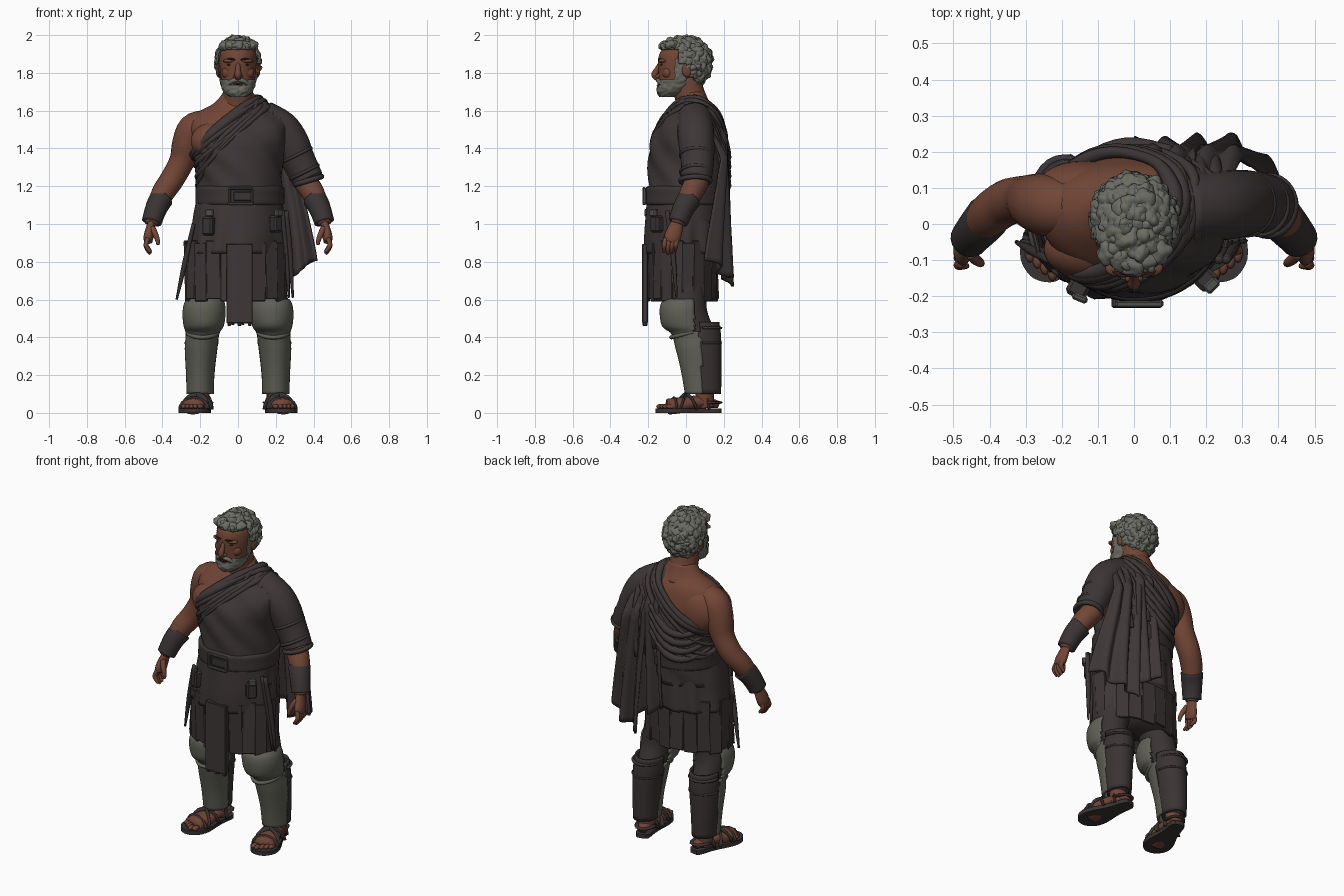
import bpy, bmesh, math, random
from mathutils import Vector, Matrix, noise

if "Cube" in bpy.data.objects:
    bpy.data.objects.remove(bpy.data.objects["Cube"])
random.seed(4)
TAU = 2 * math.pi

def material(name, c):
    m = bpy.data.materials.new(name)
    m.diffuse_color = (*c, 1)
    m.use_nodes = True
    m.node_tree.nodes["Principled BSDF"].inputs["Base Color"].default_value = m.diffuse_color
    return m

SKIN = material("skin", (0.165, 0.06, 0.036))
CLOTH = material("dark_cloth", (0.048, 0.037, 0.037))
LEATHER = material("leather", (0.042, 0.033, 0.033))
HAIR = material("grey_hair", (0.15, 0.15, 0.128))
PLATE = material("greave_metal", (0.118, 0.118, 0.096))
BUCKLE = material("buckle_metal", (0.08, 0.08, 0.072))
DARK = material("eye_dark", (0.02, 0.013, 0.01))

# ---------- helpers ----------
def finish(name, bm, mat, smooth=True, thick=0):
    bmesh.ops.recalc_face_normals(bm, faces=bm.faces[:])
    me = bpy.data.meshes.new(name)
    bm.to_mesh(me)
    bm.free()
    me.materials.append(mat)
    for p in me.polygons:
        p.use_smooth = smooth
    ob = bpy.data.objects.new(name, me)
    bpy.context.collection.objects.link(ob)
    if thick:
        md = ob.modifiers.new("thickness", 'SOLIDIFY')
        md.thickness, md.offset = thick, 0
    return ob

def spline(P, n):
    out = []
    for i in range(len(P) - 1):
        q = (P[max(i - 1, 0)], P[i], P[i + 1], P[min(i + 2, len(P) - 1)])
        for k in range(n):
            t = k / n
            out.append(tuple(.5 * (2*b + (c-a)*t + (2*a-5*b+4*c-d)*t*t + (3*b-a-3*c+d)*t**3) for a, b, c, d in zip(*q)))
    return out + [tuple(P[-1])]

def grid(rows, wrap=True, cap=True, loop=False):
    bm = bmesh.new()
    R = [[bm.verts.new(p) for p in r] for r in rows]
    n = len(R[0])
    for a, b in zip(R, R[1:] + (R[:1] if loop else [])):
        for j in range(n if wrap else n - 1):
            k = (j + 1) % n
            bm.faces.new((a[j], a[k], b[k], b[j]))
    if wrap and cap and not loop:
        bm.faces.new(R[0])
        bm.faces.new(R[-1])
    return bm

def loft_bm(P, n=4, seg=40, grow=0, fold=None, cap=True):
    """rings (z, cx, cy, rx, ry); fold(t, z) adds to the radius"""
    rows = []
    for z, cx, cy, rx, ry in spline(P, n):
        row = []
        for j in range(seg):
            t = TAU * j / seg
            g = grow + (fold(t, z) if fold else 0)
            row.append((cx + (rx + g) * math.cos(t), cy + (ry + g) * math.sin(t), z))
        rows.append(row)
    return grid(rows, cap=cap)

def tube(name, P, mat, n=4, seg=12, flat=1, ref=(0, 1, 0), loop=False):
    """path points (x, y, z, radius)"""
    pts = P if loop else spline(P, n)
    rows = []
    for i, p in enumerate(pts):
        a = pts[i - 1] if (i or loop) else p
        b = pts[(i + 1) % len(pts)] if (i < len(pts) - 1 or loop) else p
        d = (Vector(b[:3]) - Vector(a[:3])).normalized()
        u = d.cross(Vector(ref)).normalized()
        v = d.cross(u)
        rows.append([Vector(p[:3]) + p[3] * (u * math.cos(TAU*j/seg) + v * flat * math.sin(TAU*j/seg)) for j in range(seg)])
    return finish(name, grid(rows, loop=loop), mat)

def blobs(name, items, mat, rough=0, sub=3):
    bm = bmesh.new()
    for loc, s in items:
        M = Matrix.Translation(loc) @ Matrix.Diagonal((*s, 1))
        vs = bmesh.ops.create_icosphere(bm, subdivisions=sub, radius=1, matrix=M)['verts']
        for v in vs:
            v.co += (v.co - Vector(loc)) * rough * noise.noise(v.co * 45)
    return finish(name, bm, mat)

def boxes(name, items, mat, bevel=0.004):
    """items: (location, size, turn about z, tilt about x)"""
    bm = bmesh.new()
    for loc, s, rz, rx in items:
        M = Matrix.Translation(loc) @ Matrix.Rotation(rz, 4, 'Z') @ Matrix.Rotation(rx, 4, 'X') @ Matrix.Diagonal((*s, 1))
        bmesh.ops.create_cube(bm, size=1, matrix=M)
    bmesh.ops.bevel(bm, geom=bm.edges[:], offset=bevel, segments=1, affect='EDGES')
    return finish(name, bm, mat, False)

def mir(P, s):
    return [(s * p[0], *p[1:]) for p in P]

# ---------- torso, neck ----------
T = [(1.0, .005, -.005, .225, .19), (1.2, .01, .005, .215, .195), (1.35, 0, .005, .228, .195), (1.45, 0, .01, .25, .185),
     (1.53, 0, .025, .265, .155), (1.59, 0, .04, .22, .12), (1.64, 0, .04, .13, .085), (1.70, 0, .03, .08, .075)]
finish("torso", loft_bm(T, grow=-.004), SKIN)
tube("neck", [(0, .05, 1.58, .1), (0, .03, 1.65, .084), (0, .01, 1.72, .08), (0, 0, 1.78, .08)], SKIN, seg=20)
blobs("chest_muscle", [((-.12, -.07, 1.44), (.13, .085, .1)), ((-.14, .1, 1.45), (.13, .075, .13))], SKIN, sub=4)

# ---------- one-shouldered tunic, cut on a slant, with slanted folds ----------
bm = loft_bm(T, n=5, seg=72, grow=.009, fold=lambda t, z: .006 * math.sin(7*t + 34*z))
SLOPE = (.857, -.25)
bmesh.ops.bisect_plane(bm, geom=bm.verts[:] + bm.edges[:] + bm.faces[:], plane_co=(0, 0, 1.575),
                       plane_no=(-SLOPE[0], -SLOPE[1], 1), clear_outer=True)
finish("tunic", bm, CLOTH)
DENSE = spline(T, 8)

def on_torso(t, z, g):
    i = max(k for k in range(len(DENSE) - 1) if DENSE[k][0] <= z)
    a, b = DENSE[i], DENSE[i + 1]
    f = (z - a[0]) / (b[0] - a[0])
    _, cx, cy, rx, ry = (p + (q - p) * f for p, q in zip(a, b))
    return cx + (rx + g) * math.cos(t), cy + (ry + g) * math.sin(t), z

for i in range(7):
    off, path = -.025 * i, []
    for k in range(64):
        t, lo, hi = TAU * k / 64, 1.01, 1.695
        o = off * (1 + .5 * math.sin(t + i))
        for _ in range(18):
            m = (lo + hi) / 2
            x, y, z = on_torso(t, m, .01)
            lo, hi = (m, hi) if z < 1.575 + o + SLOPE[0] * x + SLOPE[1] * y else (lo, m)
        back = .006 * max(0, math.sin(t))
        path.append((*on_torso(t, lo, .006 + back), (.02 if i < 2 else .013) * (1 + .25 * math.sin(3*t + i))))
    tube("tunic_fold", path, CLOTH, seg=8, loop=True)

# ---------- lower tunic, belt, skirt strips ----------
LOW = [(.845, -.01, -.012, .25, .2), (.95, 0, -.012, .245, .2), (1.05, .003, -.01, .235, .197), (1.14, .008, -.005, .222, .197)]
finish("lower_tunic", loft_bm(LOW, n=4, seg=96, grow=.004, fold=lambda t, z: .009 * math.sin(9*t + 2*math.sin(3*t)) * (1.16 - z) / .3), CLOTH)
B = [(1.1, .01, -.003, .222, .2), (1.11, .01, -.003, .235, .214), (1.15, .01, -.002, .235, .214), (1.19, .01, 0, .235, .214), (1.2, .01, 0, .222, .2)]
finish("belt", loft_bm(B, seg=64), LEATHER)
finish("under_skirt", loft_bm([(.63, -.01, -.02, .255, .16), (.9, -.005, -.012, .235, .18)], seg=40), LEATHER)
strips = []
for i in range(20):
    t = TAU * (i + .5) / 20
    n = math.atan2(math.sin(t) / .17, math.cos(t) / .26)
    strips.append(((-.01 + .262*math.cos(t), -.018 + .178*math.sin(t), .745 + .012*(i % 2)),
                   (.088 - .016*abs(math.cos(t)), .014, .31), n + math.pi/2, .05 * math.cos(i * 2)))
boxes("skirt_strips", strips, CLOTH)
boxes("front_flap", [((.008, -.217, .685), (.14, .03, .42), 0, 0)]
      + [((-.046 + .018*i, -.217, .475 + .006*(i % 3)), (.019, .026, .03), 0, 0) for i in range(7)], CLOTH)
boxes("belt_buckle", [((.015, -.222, z), (.13, .018, .014), 0, 0) for z in (1.107, 1.188)]
      + [((x, -.22, 1.147), (.014, .018, .09), 0, 0) for x in (-.045, .075)], BUCKLE)
boxes("belt_tongue", [((.025, -.216, 1.147), (.1, .016, .05), 0, 0)], LEATHER)
boxes("hip_pouch", [((-.155, -.18, .99), (.06, .05, .1), -.5, 0), ((.2, -.155, 1.0), (.06, .05, .09), .8, 0)], LEATHER, .01)
boxes("pouch_clasp", [((-.15, -.205, 1.06), (.045, .02, .04), -.4, 0), ((.215, -.17, 1.06), (.045, .03, .04), .8, 0)], BUCKLE, .006)
tube("side_dagger", [(-.235, -.1, 1.0, .01), (-.28, -.075, .8, .014), (-.325, -.05, .6, .006)], LEATHER, seg=8)
for x in (.0, .02):
    tube("side_scabbard", [(.235 + x, -.1, 1.07, .012), (.255 + x, -.07, .85, .014), (.27 + x, -.05, .61, .006)], LEATHER, seg=8)

# ---------- draped cape down the back ----------
def cape(name, top, bottom, z0, zl, zr, waves, y0, y1):
    rows = []
    for i in range(29):
        v = i / 28
        row = []
        for j in range(41):
            u = j / 40
            x = (top[0] + (top[1]-top[0])*u) * (1-v)**1.2 + (bottom[0] + (bottom[1]-bottom[0])*u) * (1 - (1-v)**1.2)
            y = .04 + (y0 - .04) * min(1, v * 4)**.65 + (y1 - y0) * v + (.006 + .02*v) * math.sin(TAU*waves*u + 1.5*v)
            z = z0 - .75 * max(0, x - .1) * (1 - v) + v * (zl + (zr - zl)*u - z0) + .012 * v * math.sin(9*u)
            row.append((x, y - .7 * max(0, x - .28), z))
        rows.append(row)
    return finish(name, grid(rows, wrap=False), CLOTH, thick=.016)

cape("cape_outer", (.1, .25), (.17, .415), 1.675, .67, .8, 2.5, .195, .22)
cape("cape_inner", (.06, .17), (.0, .17), 1.68, .86, .78, 2, .2, .21)
for i in range(4):
    x = .1 + .04 * i
    z = 1.66 - .028 * i
    tube("shoulder_fold", [(x - .015, -.06, z - .055, .008), (x - .005, -.02, z - .015, .018), (x, .04, z, .02), (x + .005, .12, z - .05, .02),
                           (x, .18, z - .2, .018), (x - .03, .21, z - .45, .012)], CLOTH, seg=10, ref=(1, 0, 0))
# swags across the lower back
for i in range(4):
    z = 1.2 + .05 * i
    tube("back_swag", [(-.21, .06, z + .03, .01), (-.13, .175, z - .02, .018), (-.02, .218, z, .022), (.1, .205, z + .12, .014)], CLOTH, seg=8, ref=(0, 0, 1))

# ---------- arms and hands ----------
for s, side in ((-1, "right"), (1, "left")):
    tube(side + "_arm", mir([(.17, .045, 1.53, .075), (.235, .05, 1.5, .085), (.27, .06, 1.42, .08), (.298, .068, 1.33, .067), (.35, .06, 1.235, .064),
                             (.4, .025, 1.16, .06), (.44, -.02, 1.07, .044), (.458, -.045, 1.0, .036)], s), SKIN, seg=20)
    tube(side + "_bracer", mir([(.405, .02, 1.135, .063), (.425, -.004, 1.1, .06), (.443, -.025, 1.055, .056), (.457, -.042, 1.01, .053)], s), LEATHER, seg=20)
    tube(side + "_palm", mir([(.457, -.045, 1.01, .033), (.466, -.058, .97, .04), (.474, -.072, .93, .044), (.475, -.08, .905, .036)], s), SKIN, seg=14, flat=.6, ref=(1, 0, 0))
    for k in range(4):
        y = -.108 + .02 * k
        e = .01 * abs(k - 1.3)
        tube(side + "_finger", mir([(.477, y, .925, .013), (.487, y - .006, .89, .013), (.478, y - .008, .858 + e, .011), (.462, y - .008, .838 + e, .008)], s), SKIN, seg=8)
    tube(side + "_thumb", mir([(.455, -.08, .98, .017), (.437, -.1, .945, .015), (.425, -.108, .91, .012), (.424, -.11, .89, .008)], s), SKIN, seg=8)
tube("left_sleeve", [(.13, .045, 1.56, .095), (.225, .05, 1.505, .097), (.28, .055, 1.43, .095), (.315, .06, 1.35, .089), (.35, .058, 1.28, .084), (.372, .052, 1.235, .082)], CLOTH, seg=24)
for i in (1, 3, 4):
    a = Vector((.29, .057, 1.41)).lerp(Vector((.373, .05, 1.23)), i / 4)
    ring = [a + Vector((.086 - .002*i) * c for c in (.9*math.cos(t), math.sin(t), .45*math.cos(t) * (1 if i % 2 else .6))) for t in (TAU*k/28 for k in range(28))]
    tube("sleeve_fold", [(*p, .009 if i < 4 else .014) for p in ring], CLOTH, seg=8, loop=True, ref=(.4, 0, -.9))

# ---------- legs, greaves, sandals ----------
LEG = [(.1, .2, .1, .055, .07), (.2, .198, .09, .065, .085), (.33, .194, .075, .08, .098), (.45, .185, .045, .08, .1), (.55, .18, .01, .09, .1), (.7, .15, 0, .1, .11), (.88, .13, 0, .1, .12)]
GREAVE = [(.1, .2, .088, .066, .088), (.22, .2, .08, .07, .1), (.34, .196, .066, .08, .115), (.42, .188, .05, .083, .122), (.46, .182, .005, .1, .125),
          (.52, .18, -.015, .108, .118), (.57, .178, -.015, .104, .115), (.6, .175, -.01, .092, .1)]
for s, side in ((-1, "right"), (1, "left")):
    side_rings = lambda P: [(p[0], s * p[1], *p[2:]) for p in P]
    finish(side + "_leg", loft_bm(side_rings(LEG)), LEATHER)
    bm = loft_bm(side_rings(GREAVE), n=5, seg=48, cap=False)
    edge = lambda z: .085 if z < .43 else .045
    bmesh.ops.delete(bm, geom=[f for f in bm.faces if f.calc_center_median().y > edge(f.calc_center_median().z)], context='FACES')
    finish(side + "_greave", bm, PLATE, thick=.012)
    arc = [(s * (.187 + .082*math.cos(t)), .04 + .118*math.sin(t), .43 - .03*abs(math.sin(t)), .011) for t in (math.pi + math.pi*k/12 for k in range(13))]
    tube(side + "_greave_rim", arc, PLATE, n=2, seg=8, ref=(0, 0, 1))
    # calf guard with bands
    bm = loft_bm([(.1, s*.2, .1, .062, .08), (.25, s*.198, .09, .072, .092), (.4, s*.19, .08, .082, .1), (.48, s*.186, .07, .08, .1)], cap=False)
    bmesh.ops.delete(bm, geom=[f for f in bm.faces if f.calc_center_median().y < .07], context='FACES')
    finish(side + "_calf_guard", bm, LEATHER, thick=.012)
    for z, w in ((.37, .08), (.45, .081)):
        band = [(s*.193 + w*math.cos(t), .086 + (w + .014)*math.sin(t), z, .012) for t in (math.pi*k/12 for k in range(13))]
        tube(side + "_calf_strap", band, LEATHER, n=1, seg=8, ref=(0, 0, 1), flat=.6)
    # foot frame: along f from heel to toe, across c
    f, c = Vector((s * .22, -.975, 0)), Vector((.975, s * .22, 0))
    heel = Vector((s * .18, .17, 0))
    outline = spline([(-.015, 0), (0, .038), (.1, .05), (.22, .08), (.29, .072), (.33, .035), (.338, 0)], 3)
    loop = outline + [(u, -w) for u, w in outline[-2:0:-1]]
    rows = [[heel + f*u + c*w + Vector((0, 0, z)) for u, w in loop] for z in (0, .024)]
    finish(side + "_sole", grid(rows), LEATHER, False)
    P = [heel + f*u + Vector((0, 0, z)) for u, z in ((.0, .045), (.06, .055), (.13, .055), (.2, .042), (.27, .033))]
    tube(side + "_foot", [(*p, r) for p, r in zip(P, (.028, .042, .053, .062, .062))], SKIN, seg=16, flat=.68, ref=(0, 0, 1))
    tube(side + "_ankle", [(s*.195, .105, .03, .045), (s*.2, .1, .08, .048), (s*.2, .1, .14, .052)], SKIN, seg=16)
    blobs(side + "_toes", [(heel + f*(.305 - .012*abs(k - 1)) + c*(s * (-.046 + .024*k)) + Vector((0, 0, .034)), (.014 if k else .018, .026, .014)) for k in range(5)], SKIN, sub=2)
    for u0, u1, h, w in ((.24, .24, .066, .07), (.13, .22, .088, .065), (.22, .13, .088, .065), (.06, .1, .1, .05)):
        strap = [heel + f*(u0 + (u1-u0)*k/10) + c*(w*math.cos(math.pi*k/10)) + Vector((0, 0, .018 + (h - .012)*math.sin(math.pi*k/10))) for k in range(11)]
        tube(side + "_sandal_strap", [(*p, .016) for p in strap], LEATHER, n=1, seg=8, flat=.4, ref=f)
    back = [heel + f*(.07 - .08*math.sin(math.pi*k/8)) + c*(.05*math.cos(math.pi*k/8)) + Vector((0, 0, .055)) for k in range(9)]
    tube(side + "_heel_strap", [(*p, .014) for p in back], LEATHER, n=1, seg=8, ref=(0, 0, 1), flat=.5)

# ---------- head ----------
H = [(1.672, 0, -.1, .03, .03), (1.70, 0, -.075, .066, .07), (1.75, 0, -.05, .086, .094), (1.81, 0, -.03, .095, .116), (1.87, 0, -.02, .098, .127),
     (1.92, 0, -.012, .09, .118), (1.955, 0, .0, .06, .08), (1.97, 0, .005, .03, .04)]
finish("head", loft_bm(H, seg=48), SKIN)
tube("nose", [(0, -.136, 1.85, .012), (0, -.152, 1.82, .014), (0, -.166, 1.79, .018), (0, -.15, 1.77, .014)], SKIN, seg=12)
blobs("nostrils", [((s*.015, -.148, 1.781), (.011, .014, .01)) for s in (-1, 1)], SKIN, sub=2)
blobs("cheeks", [((s*.05, -.095, 1.8), (.036, .03, .034)) for s in (-1, 1)], SKIN)
blobs("ears", [((s*.104, .005, 1.815), (.014, .026, .038)) for s in (-1, 1)], SKIN)
blobs("brow_ridge", [((s*.04, -.122, 1.864), (.04, .024, .012)) for s in (-1, 1)], SKIN)
blobs("eyes", [((s*.04, -.129, 1.843), (.017, .008, .005)) for s in (-1, 1)], DARK)
blobs("mouth", [((0, -.147, 1.741), (.026, .008, .004))], DARK)

# ---------- hair and beard ----------
def bald(p):
    return (p.y < -.04 and p.z < 1.925) or (p.z < 1.78 and p.y < .04) or (p.z < 1.85 and p.y < 0)

bm = bmesh.new()
bmesh.ops.create_icosphere(bm, subdivisions=6, radius=1, matrix=Matrix.Translation((0, 0, 1.857)) @ Matrix.Diagonal((.115, .136, .134, 1)))
for v in bm.verts:
    if v.co.z > 1.9 and v.co.y < 0:   # fuller forelock
        v.co.y -= .022 * min(1, (v.co.z - 1.9) / .04) * min(1, -v.co.y / .06)
    v.co += (v.co - Vector((0, 0, 1.86))) * (.13 * noise.noise(v.co * 34) + .07 * noise.noise(v.co * 80))
bmesh.ops.delete(bm, geom=[f for f in bm.faces if bald(f.calc_center_median())], context='FACES')
finish("hair_cap", bm, HAIR, thick=.012)
curls = []
while len(curls) < 60:
    d = Vector((random.gauss(0, 1), random.gauss(0, 1), random.gauss(0, 1))).normalized()
    p = Vector((d.x * .1, d.y * .12, 1.857 + d.z * .116))
    if not bald(p):
        curls.append((p, [random.uniform(.02, .032) for _ in range(3)]))
curls += [((x, -.112 + abs(x) * .5, 1.945), (.034, .034, .026)) for x in (-.07, -.035, 0, .035, .07)]
blobs("hair_curls", curls, HAIR, .4, 3)
bm = loft_bm(H, n=8, seg=72, grow=.009, fold=lambda t, z: .007 * noise.noise(Vector((math.cos(t)*5, math.sin(t)*5, z*60))))
def shaved(p):
    chin = p.z < 1.735 and p.y < -.01
    burn = abs(p.x) > .07 and -.06 < p.y < 0 and p.z < 1.88
    jaw = p.z < 1.765 and abs(p.x) > .05 and p.y < 0
    return not (chin or burn or jaw)
bmesh.ops.delete(bm, geom=[f for f in bm.faces if shaved(f.calc_center_median())], context='FACES')
finish("beard", bm, HAIR)
for s in (-1, 1):
    tube("moustache", mir([(0, -.15, 1.763, .011), (.03, -.142, 1.757, .012), (.056, -.12, 1.735, .011), (.06, -.11, 1.715, .008)], s), HAIR, seg=8)
    tube("eyebrow", mir([(.014, -.142, 1.868, .004), (.04, -.143, 1.874, .005), (.07, -.12, 1.868, .003)], s), DARK, seg=6)
